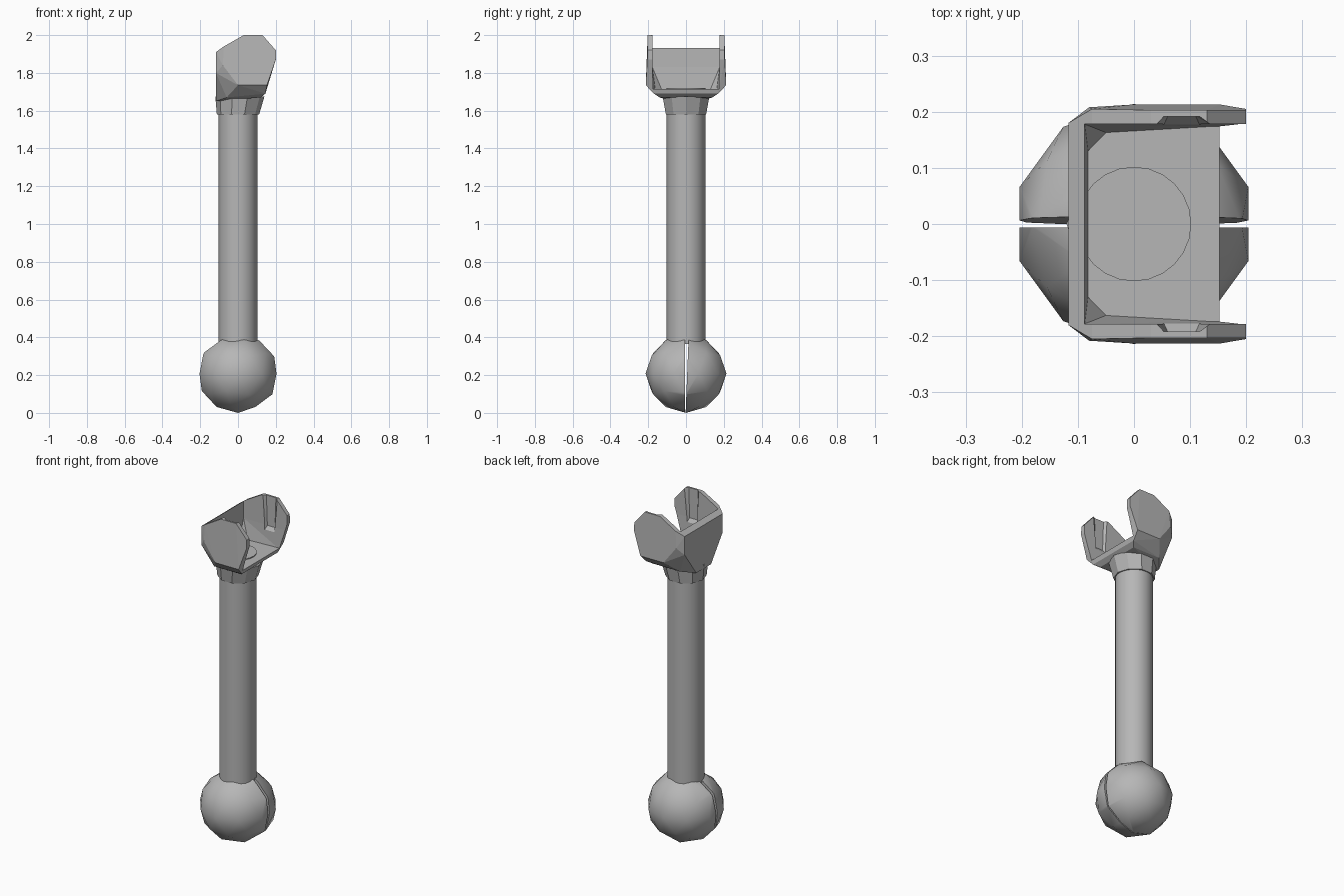
import bpy
import bmesh
import math
from mathutils import Vector

old = bpy.data.objects.get("Cube")
if old:
    bpy.data.objects.remove(old, do_unlink=True)

grey = bpy.data.materials.new("plain grey")
grey.use_nodes = True
colour = (0.47, 0.47, 0.47, 1)
grey.diffuse_color = colour
grey.node_tree.nodes["Principled BSDF"].inputs["Base Color"].default_value = colour


def finish(name, bm, smooth=None):
    """Turn a bmesh into a named grey object, optionally smoothed by angle."""
    bmesh.ops.recalc_face_normals(bm, faces=bm.faces[:])
    mesh = bpy.data.meshes.new(name)
    bm.to_mesh(mesh)
    bm.free()
    mesh.materials.append(grey)
    ob = bpy.data.objects.new(name, mesh)
    bpy.context.collection.objects.link(ob)
    bpy.ops.object.select_all(action="DESELECT")
    ob.select_set(True)
    bpy.context.view_layer.objects.active = ob
    if smooth:
        bpy.ops.object.shade_smooth_by_angle(angle=math.radians(smooth))
    return ob


def hull(name, points):
    """Convex block around a few points."""
    bm = bmesh.new()
    for p in points:
        bm.verts.new(p)
    out = bmesh.ops.convex_hull(bm, input=bm.verts[:])
    spare = {g for g in out["geom_interior"] + out["geom_unused"]
             if isinstance(g, bmesh.types.BMVert)}
    bmesh.ops.delete(bm, geom=list(spare), context="VERTS")
    bmesh.ops.dissolve_limit(bm, angle_limit=0.02, verts=bm.verts[:], edges=bm.edges[:])
    return finish(name, bm)


def both(points):
    """Points plus their mirror images across y."""
    return [(x, s * y, z) for x, y, z in points for s in (1, -1)]


def ring(radius, x, z, sides=10):
    return [(x + radius * math.cos(math.tau * i / sides),
             radius * math.sin(math.tau * i / sides), z) for i in range(sides)]


def cut(ob, cutter):
    cutter.hide_render = True
    mod = ob.modifiers.new("cut", "BOOLEAN")
    mod.operation = "DIFFERENCE"
    mod.solver = "EXACT"
    mod.object = cutter
    bpy.context.view_layer.objects.active = ob
    bpy.ops.object.modifier_apply(modifier=mod.name)
    bpy.data.objects.remove(cutter, do_unlink=True)


# Faceted ball, split into two halves by a narrow slit
def ball_half(name, offset, normal):
    bm = bmesh.new()
    bmesh.ops.create_icosphere(bm, subdivisions=2, radius=0.208)
    bmesh.ops.scale(bm, vec=(1.03, 1.03, 1), verts=bm.verts[:])
    bmesh.ops.translate(bm, vec=(0, 0, 0.208), verts=bm.verts[:])
    out = bmesh.ops.bisect_plane(bm, geom=bm.verts[:] + bm.edges[:] + bm.faces[:],
                                 plane_co=(0, offset, 0.2), plane_no=Vector(normal).normalized(),
                                 clear_inner=True)
    rim = [g for g in out["geom_cut"] if isinstance(g, bmesh.types.BMEdge)]
    bmesh.ops.edgeloop_fill(bm, edges=rim)
    finish(name, bm, 25)


ball_half("ball_front_half", -0.006, (0, -1, 0))
ball_half("ball_back_half", 0.006, (0, 1, -0.04))

# Round rod
bm = bmesh.new()
bmesh.ops.create_cone(bm, cap_ends=True, segments=24, radius1=0.102, radius2=0.102, depth=1.355)
bmesh.ops.translate(bm, vec=(0, 0, 1.0425), verts=bm.verts[:])
finish("rod", bm, 40)

# Flared collar under the socket
hull("collar", ring(0.112, 0, 1.58) + ring(0.13, 0.01, 1.675))

# Socket body: flat side plates, back wall and chamfered underside
plate = [(-0.075, 0.205, 1.94), (0.03, 0.203, 2.0), (0.13, 0.203, 2.0), (0.2, 0.203, 1.92),
         (0.2, 0.205, 1.87), (0.153, 0.213, 1.735), (0, 0.213, 1.735), (-0.08, 0.208, 1.84)]
wall = [(-0.117, 0.18, 1.91), (-0.117, 0.18, 1.8), (-0.117, 0.07, 1.65)]
underside = [(-0.06, 0.14, 1.67), (0.12, 0.14, 1.67), (0.145, 0.17, 1.69)]
socket = hull("socket", both(plate + wall + underside))

# Open cavity, narrowing at the lower back corners
cut(socket, hull("cavity", both([
    (-0.088, 0.178, 2.1), (-0.088, 0.178, 1.83), (-0.082, 0.13, 1.715), (-0.05, 0.163, 1.715),
    (0.14, 0.174, 1.715), (0.4, 0.174, 1.715), (0.4, 0.178, 1.83), (0.4, 0.178, 2.1)])))

# Snap groove inside each side plate
for side in (1, -1):
    groove = [(0.03, 0.17, 2.1), (0.15, 0.17, 2.1), (0.05, 0.192, 2.1), (0.12, 0.192, 2.1),
              (0.05, 0.17, 1.79), (0.12, 0.17, 1.79), (0.06, 0.192, 1.82), (0.11, 0.192, 1.82)]
    cut(socket, hull("groove", [(x, side * y, z) for x, y, z in groove]))
